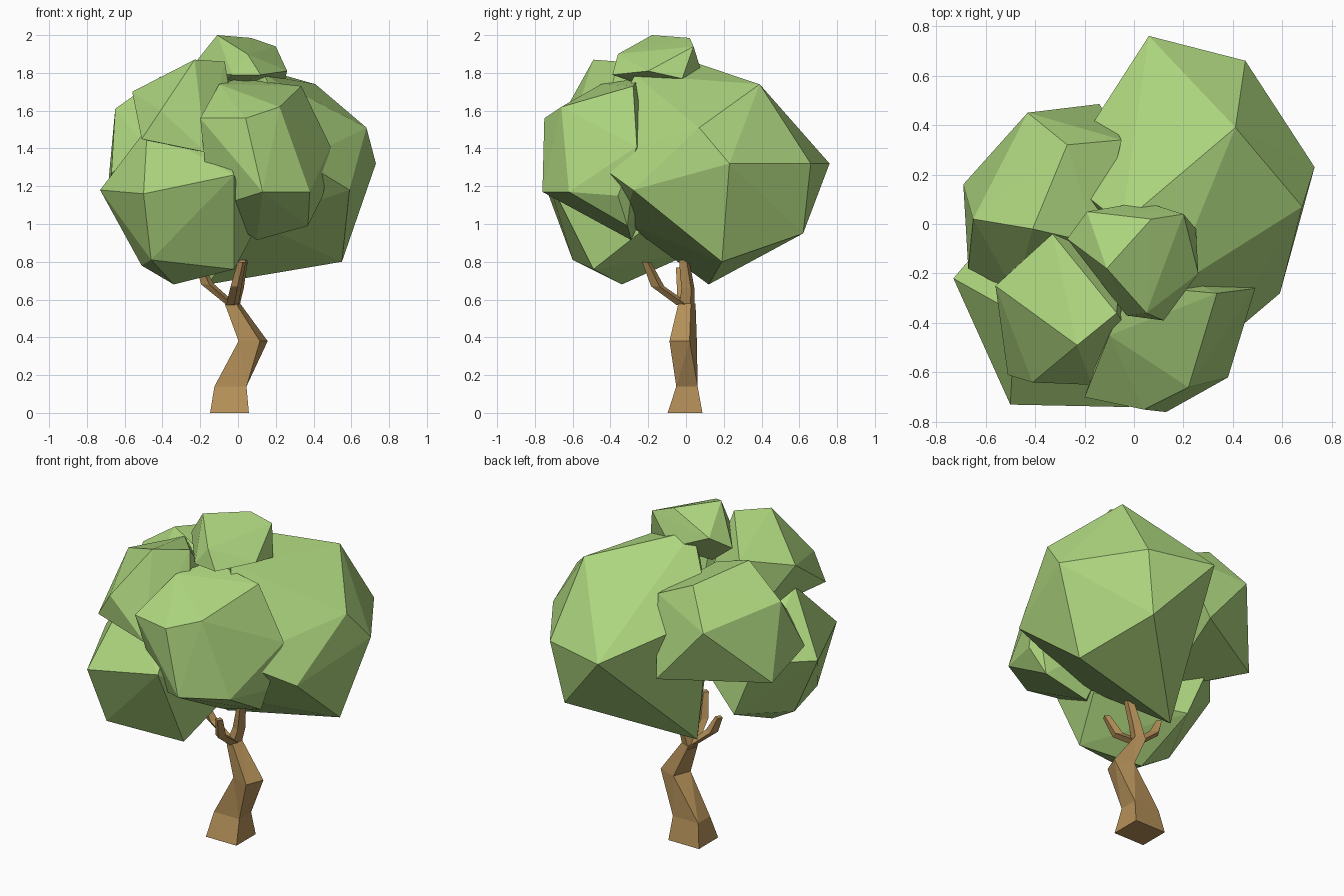
import bpy, bmesh, math


def material(name, color):
    m = bpy.data.materials.new(name)
    m.diffuse_color = color
    return m


LEAF = material("leaf_green", (0.42, 0.67, 0.21, 1))
BARK = material("bark_brown", (0.46, 0.28, 0.10, 1))


def finish(bm, name, mat):
    bmesh.ops.recalc_face_normals(bm, faces=bm.faces)
    me = bpy.data.meshes.new(name)
    bm.to_mesh(me)
    bm.free()
    me.materials.append(mat)
    ob = bpy.data.objects.new(name, me)
    bpy.context.collection.objects.link(ob)


def clump(name, corners):
    """Faceted leaf clump: convex hull around a few corners."""
    bm = bmesh.new()
    for c in corners:
        bm.verts.new(c)
    bmesh.ops.convex_hull(bm, input=bm.verts[:])
    loose = [v for v in bm.verts if not v.link_faces]
    bmesh.ops.delete(bm, geom=loose, context='VERTS')
    finish(bm, name, LEAF)


def limb(name, rings):
    """Four-sided faceted limb through horizontal rings (x, y, z, rx, ry, turn)."""
    bm = bmesh.new()
    loops = []
    for x, y, z, rx, ry, turn in rings:
        angles = [math.radians(turn) + math.pi / 2 * i for i in range(4)]
        loops.append([bm.verts.new((x + rx * math.cos(a), y + ry * math.sin(a), z))
                      for a in angles])
    for a, b in zip(loops, loops[1:]):
        for i in range(4):
            j = (i + 1) % 4
            bm.faces.new((a[i], a[j], b[j], b[i]))
    bm.faces.new(loops[0])
    bm.faces.new(loops[-1])
    bmesh.ops.triangulate(bm, faces=bm.faces[:])
    finish(bm, name, BARK)


# Leaf clumps
clump("foliage_back_right", [
    (.06, .76, 1.32), (.45, .66, 1.32), (.73, .23, 1.32), (.41, .39, 1.74),
    (.68, .07, 1.51), (.59, -.28, 1.18), (.55, .19, .80), (.38, .62, .95),
    (-.16, .12, .68), (-.05, 0, 1.87), (-.30, .20, 1.50),
    (.33, -.50, 1.34), (.14, -.27, 1.79), (.08, -.33, 1.01)])

clump("foliage_front_left_low", [
    (-.73, -.22, 1.18), (-.50, -.73, 1.16), (-.02, -.74, 1.26), (-.46, -.60, .81),
    (-.02, -.49, .76), (-.34, -.34, .68), (-.51, -.31, .78), (-.48, -.36, 1.51),
    (-.15, -.30, 1.55), (.08, -.25, .95), (-.35, .04, .85), (-.50, .05, 1.20)])

clump("foliage_front_right", [
    (.13, -.76, 1.17), (.38, -.62, 1.17), (-.20, -.70, 1.56), (.04, -.75, 1.56),
    (.22, -.66, 1.62), (.335, -.28, 1.73), (.49, -.26, 1.41), (.45, -.36, 1.15),
    (.37, -.31, .99), (.10, -.29, .915), (-.10, -.45, 1.74), (.0, -.12, 1.3),
    (-.15, -.55, 1.08), (0, -.25, 1.77)])

clump("foliage_front_left_high", [
    (-.23, -.49, 1.87), (-.41, -.64, 1.60), (-.51, -.61, 1.45), (-.17, -.65, 1.38),
    (-.56, -.25, 1.70), (-.33, -.04, 1.75), (-.07, -.36, 1.86), (-.05, -.12, 1.50),
    (-.40, -.10, 1.42), (-.01, -.45, 1.50)])

clump("foliage_back_left", [
    (-.05, .34, 1.62), (-.27, .32, 1.72), (-.41, -.02, 1.78), (-.65, .02, 1.61),
    (-.43, .45, 1.52), (-.14, .485, 1.18), (-.69, .16, 1.18), (-.67, -.18, 1.27),
    (-.30, -.10, 1.05), (-.15, -.08, 1.68), (-.48, -.28, 1.40)])

clump("foliage_top", [
    (-.11, -.18, 2.0), (.07, .02, 1.985), (.20, .04, 1.94), (.26, -.20, 1.81),
    (.25, -.02, 1.77), (.12, -.39, 1.79), (-.03, -.37, 1.79), (.05, -.36, 1.90),
    (-.19, .05, 1.88), (-.27, -.06, 1.80), (.10, -.28, 1.77), (-.12, -.08, 1.68),
    (.04, .09, 1.78)])

# Crooked trunk
limb("trunk", [
    (-.045, -.005, 0, .145, .13, 45), (-.04, .005, .14, .12, .08, 45),
    (.08, -.015, .38, .085, .08, 25), (-.03, .005, .58, .045, .05, 25)])

# Branches reaching into the leaves
limb("branch_centre", [
    (-.03, .005, .56, .04, .045, 25), (.0, .01, .66, .034, .038, 25),
    (.03, -.01, .81, .024, .03, 25)])
limb("branch_front", [
    (-.03, -.01, .57, .035, .04, 15), (-.01, -.15, .67, .03, .036, 15),
    (.02, -.21, .80, .022, .024, 15)])
limb("branch_left", [
    (-.03, -.01, .57, .03, .035, 15), (-.16, -.02, .68, .036, .03, 15),
    (-.20, -.03, .77, .022, .024, 15)])
